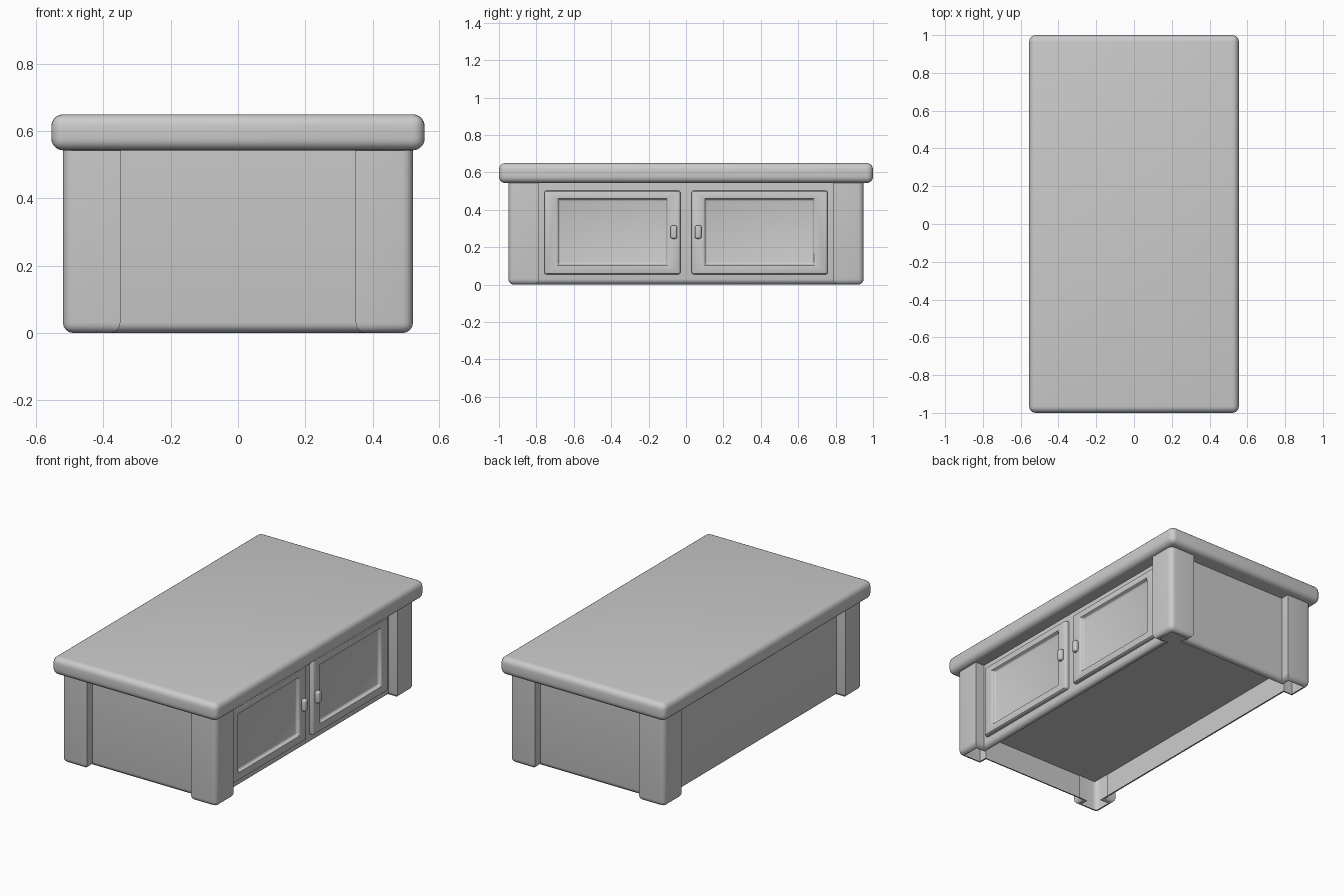
import bpy, bmesh

if "Cube" in bpy.data.objects:
    bpy.data.objects.remove(bpy.data.objects["Cube"])


def finish(name, bm, bevel=0.0, segments=4):
    bmesh.ops.recalc_face_normals(bm, faces=bm.faces)
    mesh = bpy.data.meshes.new(name)
    bm.to_mesh(mesh)
    bm.free()
    ob = bpy.data.objects.new(name, mesh)
    bpy.context.collection.objects.link(ob)
    bpy.ops.object.select_all(action='DESELECT')
    ob.select_set(True)
    bpy.context.view_layer.objects.active = ob
    if bevel:
        mod = ob.modifiers.new("Bevel", 'BEVEL')
        mod.width = bevel
        mod.segments = segments
        mod.limit_method = 'ANGLE'
        bpy.ops.object.modifier_apply(modifier=mod.name)
    bpy.ops.object.shade_smooth_by_angle()
    return ob


def box(name, x, y, z, bevel=0.0, segments=4):
    bm = bmesh.new()
    bmesh.ops.create_cube(bm, size=1)
    for v in bm.verts:
        for i, (lo, hi) in enumerate((x, y, z)):
            v.co[i] = hi if v.co[i] > 0 else lo
    return finish(name, bm, bevel, segments)


def span(a, b, s=1):
    return tuple(sorted((a * s, b * s)))


def door(name, s):
    # Nested rectangles: back edge, front edge, frame inner edge, recess floor
    outer, inner = (0.03, 0.757, 0.055, 0.502), (0.102, 0.683, 0.107, 0.457)
    rings = [(outer, 0.458), (outer, 0.485), (inner, 0.485), (inner, 0.463)]
    bm = bmesh.new()
    loops = [[bm.verts.new((x, s * y, z)) for y, z in
              ((a, c), (b, c), (b, d), (a, d))] for (a, b, c, d), x in rings]
    for p, q in zip(loops, loops[1:]):
        for i in range(4):
            j = (i + 1) % 4
            bm.faces.new((p[i], p[j], q[j], q[i]))
    bm.faces.new(loops[-1])
    return finish(name, bm, 0.012, 3)


def base_shell():
    # Quarter plan: end panel, leg step, rounded leg corner, leg step, side panel
    q = [(0.35, 0.897), (0.35, 0.95), (0.52, 0.95), (0.52, 0.785), (0.46, 0.785)]
    plan = (q + [(x, -y) for x, y in q[::-1]]
            + [(-x, -y) for x, y in q] + [(-x, y) for x, y in q[::-1]])
    bm = bmesh.new()
    bottom = bm.faces.new([bm.verts.new((x, y, 0)) for x, y in plan])
    up = bmesh.ops.extrude_face_region(bm, geom=[bottom])["geom"]
    for v in up:
        if isinstance(v, bmesh.types.BMVert):
            v.co.z = 0.55
    bmesh.ops.recalc_face_normals(bm, faces=bm.faces)
    # Round the bottom rim and the four outer corners
    soft = []
    for e in bm.edges:
        a, b = (v.co for v in e.verts)
        corner = min(abs(a.x), abs(b.x)) > 0.51 and min(abs(a.y), abs(b.y)) > 0.94
        if max(a.z, b.z) < 0.01 or (corner and abs(a.z - b.z) > 0.1):
            soft.append(e)
    bmesh.ops.bevel(bm, geom=soft, offset=0.03, segments=4, profile=0.5,
                    affect='EDGES', clamp_overlap=False)
    # Open the shell at top and bottom
    caps = [f for f in bm.faces if all(v.co.z < 0.001 for v in f.verts)
            or all(v.co.z > 0.549 for v in f.verts)]
    bmesh.ops.delete(bm, geom=caps, context='FACES')
    return finish("cabinet_base", bm)


# Table top
box("table_top", (-0.555, 0.555), (-1, 1), (0.543, 0.65), 0.035, 5)

# Legs and panels in one shell
base_shell()

# Cabinet floor, raised above the ground
bm = bmesh.new()
bm.faces.new([bm.verts.new((x, y, 0.165)) for x, y in
              ((-0.46, -0.897), (-0.46, 0.897), (0.46, 0.897), (0.46, -0.897))])
finish("cabinet_floor", bm)

# Doors and handles on the right side
for s in (-1, 1):
    door("door", s)
    box("door_handle", (0.475, 0.508), span(0.047, 0.083, s),
        (0.245, 0.317), 0.012, 4)
